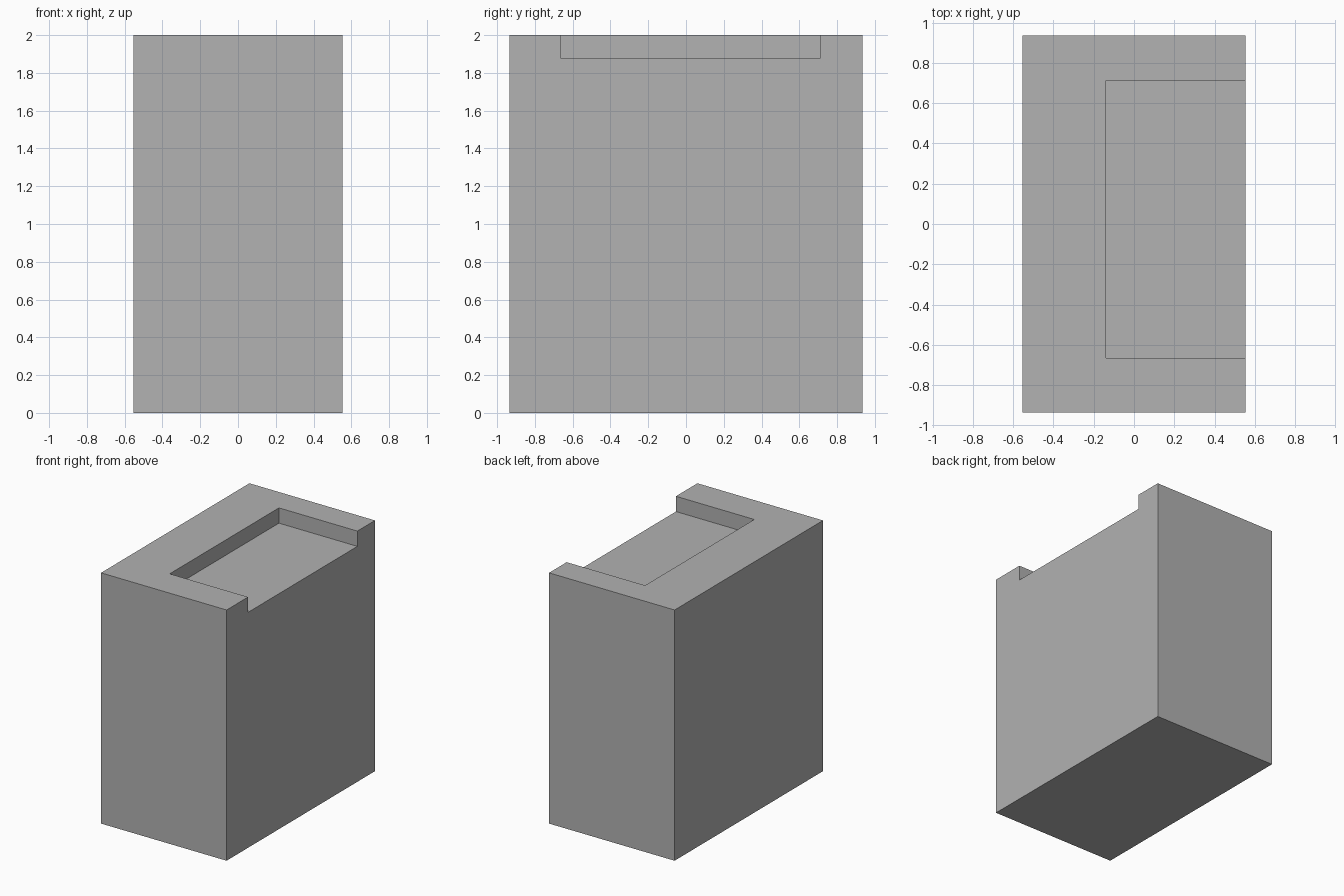
import bpy

cube = bpy.data.objects.get("Cube")
if cube:
    bpy.data.objects.remove(cube, do_unlink=True)

GREY = (0.445, 0.445, 0.445, 1)
mat = bpy.data.materials.new("plain grey")
mat.use_nodes = True
mat.diffuse_color = GREY
mat.node_tree.nodes["Principled BSDF"].inputs["Base Color"].default_value = GREY


def box(name, low, high):
    """Axis-aligned box between two corners."""
    centre = [(a + b) / 2 for a, b in zip(low, high)]
    bpy.ops.mesh.primitive_cube_add(size=1, location=centre)
    obj = bpy.context.object
    obj.name = name
    obj.scale = [b - a for a, b in zip(low, high)]
    bpy.ops.object.transform_apply(location=True, rotation=False, scale=True)
    obj.data.materials.append(mat)
    return obj


# Solid block
block = box("block", (-0.554, -0.935, 0), (0.554, 0.935, 2))

# Shallow recess in the top, open on the left side
cutter = box("recess_cutter", (-0.138, -0.664, 1.878), (0.8, 0.713, 2.3))
cutter.hide_render = True

recess = block.modifiers.new("recess", "BOOLEAN")
recess.operation = "DIFFERENCE"
recess.solver = "EXACT"
recess.object = cutter
bpy.context.view_layer.objects.active = block
bpy.ops.object.modifier_apply(modifier=recess.name)
bpy.data.objects.remove(cutter, do_unlink=True)
